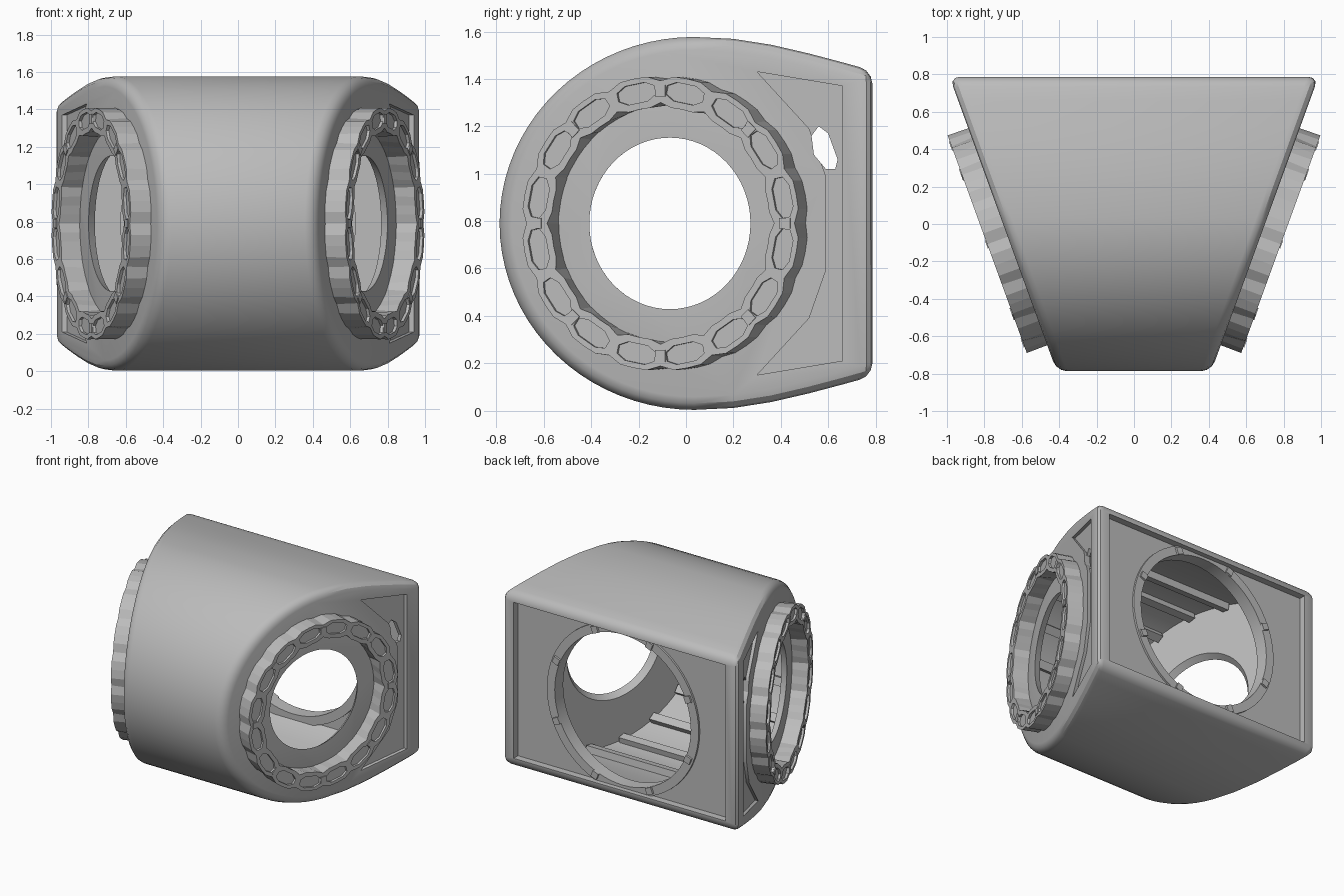
import bpy
import bmesh
from math import sin, cos, pi, radians
from mathutils import Matrix, Vector

if "Cube" in bpy.data.objects:
    bpy.data.objects.remove(bpy.data.objects["Cube"])

grey = bpy.data.materials.new("plain grey")
grey.use_nodes = True
GREY = (0.5, 0.5, 0.5, 1)
grey.diffuse_color = GREY
grey.node_tree.nodes["Principled BSDF"].inputs["Base Color"].default_value = GREY

MID = 0.79           # height of the centre line
SLOPE = 0.364        # flare of the side walls
TILT = radians(20)


def loft(name, loops, wrap=False, matrix=Matrix()):
    """Skin a list of equal-length closed loops, capped or wrapped round."""
    bm = bmesh.new()
    rows = [[bm.verts.new(matrix @ Vector(p)) for p in loop] for loop in loops]
    n = len(rows[0])
    pairs = list(zip(rows, rows[1:])) + ([(rows[-1], rows[0])] if wrap else [])
    for a, b in pairs:
        for i in range(n):
            j = (i + 1) % n
            bm.faces.new((a[i], a[j], b[j], b[i]))
    if not wrap:
        bm.faces.new(rows[0])
        bm.faces.new(rows[-1])
    bmesh.ops.recalc_face_normals(bm, faces=bm.faces)
    mesh = bpy.data.meshes.new(name)
    bm.to_mesh(mesh)
    bm.free()
    mesh.materials.append(grey)
    obj = bpy.data.objects.new(name, mesh)
    bpy.context.collection.objects.link(obj)
    return obj


def circle(r, z, n=64, pinch=0.0):
    """Loop of radius r, optionally drawn in or out at every fourth point."""
    wave = [r + (pinch if i % 4 == 0 else 0) for i in range(n)]
    return [(wave[i] * cos(2 * pi * i / n), wave[i] * sin(2 * pi * i / n), z) for i in range(n)]


def box(name, lo, hi, matrix=Matrix()):
    loops = [[(lo[0], lo[1], z), (hi[0], lo[1], z), (hi[0], hi[1], z), (lo[0], hi[1], z)]
             for z in (lo[2], hi[2])]
    return loft(name, loops, matrix=matrix)


def apply(obj, kind, **settings):
    mod = obj.modifiers.new(kind, kind)
    for key, value in settings.items():
        setattr(mod, key, value)
    bpy.context.view_layer.objects.active = obj
    bpy.ops.object.modifier_apply(modifier=mod.name)


def cut(obj, cutter):
    cutter.hide_render = True
    apply(obj, "BOOLEAN", operation="DIFFERENCE", solver="EXACT", object=cutter)
    bpy.data.objects.remove(cutter)


def smooth(obj, angle=30):
    bpy.ops.object.select_all(action="DESELECT")
    obj.select_set(True)
    bpy.context.view_layer.objects.active = obj
    bpy.ops.object.shade_smooth_by_angle(angle=radians(angle))


def side_matrix(s):
    """Frame on a side wall: local z points outward, local y points up."""
    m = Matrix(((sin(TILT), 0, cos(TILT), 0.675),
                (cos(TILT), 0, -sin(TILT), -0.068),
                (0, 1, 0, MID), (0, 0, 0, 1)))
    return Matrix.Diagonal((s, 1, 1, 1)) @ m


# Side profile: half ellipse at the front, gentle taper to the flat back
nose = [(0.035 - 0.822 * cos(a), 0.787 * sin(a))
        for a in (radians(-90 + 180 * i / 40) for i in range(41))]
tail = [(0.2, 0.779), (0.36, 0.754), (0.52, 0.717), (0.66, 0.68), (0.787, 0.645)]
profile = nose + tail + [(y, -z) for y, z in reversed(tail)]


def wedge(name, pts, inset):
    return loft(name, [[(s * (0.70 - inset + SLOPE * y), y, MID + z) for y, z in pts]
                       for s in (-1, 1)])


# Hollow housing
housing = wedge("housing", profile, 0)
apply(housing, "BEVEL", width=0.055, segments=3, limit_method="ANGLE", angle_limit=radians(35))
cut(housing, wedge("cavity", [(min(y * 0.925, 0.67), z * 0.925) for y, z in profile], 0.05))

# Recessed back panel with its round opening
cut(housing, box("back_recess", (-0.88, 0.735, 0.205), (0.88, 1, 1.375)))
back = Matrix.Translation((0, 0, MID)) @ Matrix.Rotation(-pi / 2, 4, "X")
cut(housing, loft("back_hole", [circle(0.58, 0.5), circle(0.58, 1)], matrix=back))

# Outlines of the recess beside the back edge and of the slot inside it
upper = [(0.59, 0.2), (0.52, 0.40), (0.30, 0.64), (0.66, 0.58)]
recess = upper + [(y, -z) for y, z in reversed(upper)]
slot = [(0.53, 0.37), (0.56, 0.41), (0.60, 0.38), (0.64, 0.27), (0.63, 0.23), (0.59, 0.23),
        (0.54, 0.29)]

for s in (1, -1):
    # Round side opening, flared inward so that its rim is thin
    cut(housing, loft("side_hole", [circle(0.44, -0.12), circle(0.362, 0), circle(0.362, 0.2)],
                      matrix=side_matrix(s)))
    for name, outline, depth in (("recess", recess, -0.025), ("slot", slot, -0.2)):
        cut(housing, loft(name, [[(s * (0.70 + d + SLOPE * y), y, MID + z) for y, z in outline]
                                 for d in (depth, 0.2)]))
smooth(housing)

for s, side in ((1, "left"), (-1, "right")):
    m = side_matrix(s)
    # Raised scalloped ring
    ring = loft(side + "_ring", [circle(0.50, -0.01), circle(0.49, 0.115, pinch=0.02),
                                 circle(0.622, 0.117, pinch=-0.02),
                                 circle(0.62, -0.01, pinch=-0.01)], wrap=True, matrix=m)
    # Octagonal hollows along the ring, with bolts between each pair
    for i in range(16):
        spin = m @ Matrix.Rotation(2 * pi * (i + 0.5) / 16, 4, "Z")
        pts = [(-0.04, -0.045), (-0.04, 0.045), (-0.018, 0.085), (0.018, 0.085),
               (0.04, 0.045), (0.04, -0.045), (0.018, -0.085), (-0.018, -0.085)]
        cut(ring, loft("hollow", [[(0.558 + x, y, z) for x, y in pts] for z in (0.1, 0.2)],
                       matrix=spin))
    for i in range(8):
        spin = m @ Matrix.Rotation(2 * pi * i / 8, 4, "Z")
        box(side + "_ring_bolt", (0.535, -0.022, 0.08), (0.585, 0.022, 0.122), spin)

# Collar and bolts in the back opening; the frame hides its top and bottom
collar = loft("back_collar", [circle(0.565, 0.65), circle(0.565, 0.75),
                              circle(0.63, 0.75), circle(0.63, 0.65)], wrap=True, matrix=back)
smooth(collar)
for i in range(8):
    spin = back @ Matrix.Rotation(2 * pi * (i + 0.5) / 8, 4, "Z")
    box("back_bolt", (0.565, -0.025, 0.73), (0.615, 0.025, 0.765), spin)

# Stiffening ribs running across the inside of the shell
for i in range(11):
    a = radians(-100 + 20 * i)
    y, z = 0.03 - 0.745 * cos(a), MID + 0.715 * sin(a)
    half = 0.64 + SLOPE * y
    turn = Matrix.Translation((0, y, z)) @ Matrix.Rotation(-a, 4, "X")
    box("inner_rib", (-half, -0.03, -0.03), (half, 0.03, 0.03), turn)
